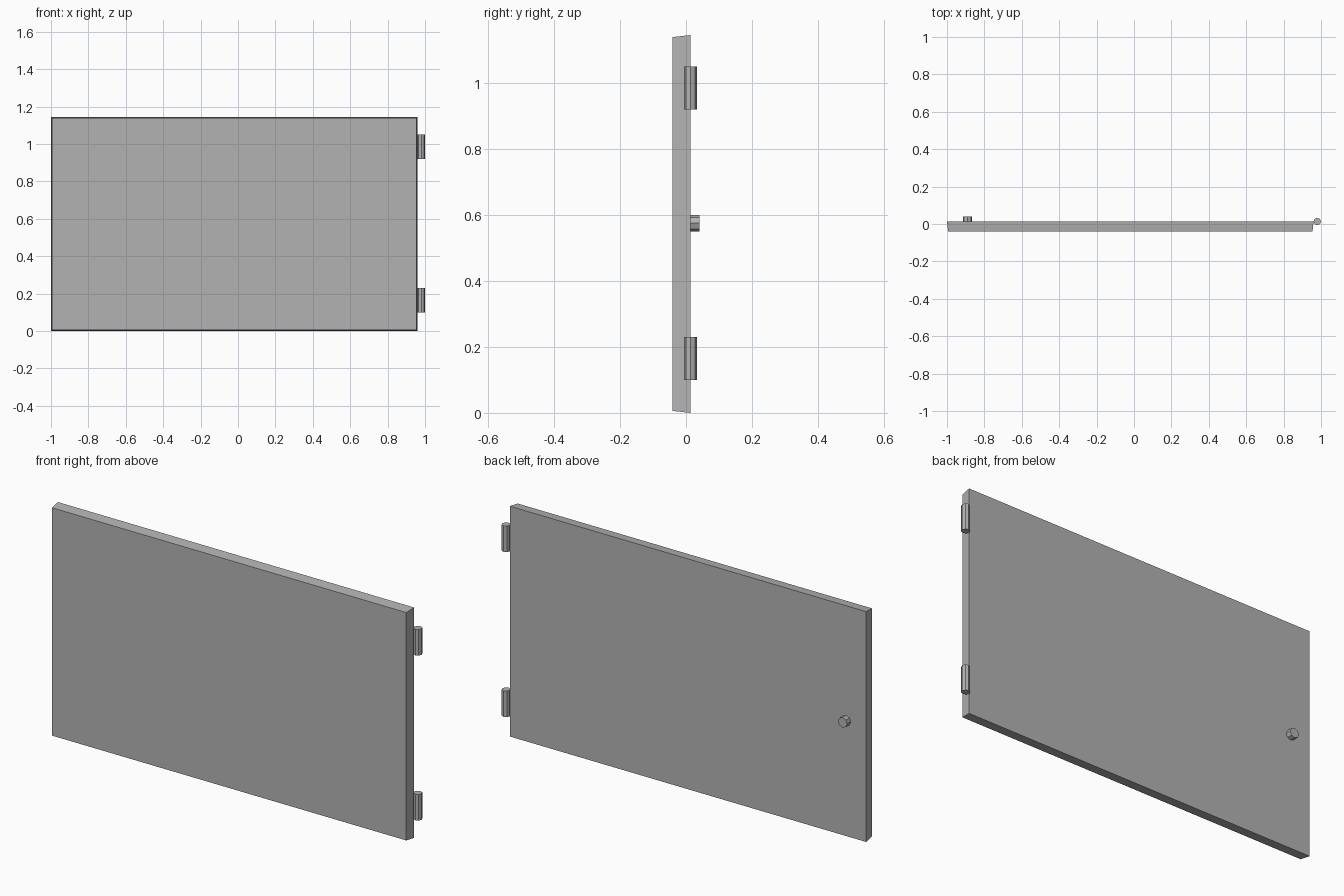
import bpy, bmesh, math

if "Cube" in bpy.data.objects:
    bpy.data.objects.remove(bpy.data.objects["Cube"])

grey = bpy.data.materials.new("plain grey")
grey.diffuse_color = (0.45, 0.45, 0.45, 1)
grey.use_nodes = True
grey.node_tree.nodes["Principled BSDF"].inputs["Base Color"].default_value = grey.diffuse_color


def finish(name, bm):
    bmesh.ops.recalc_face_normals(bm, faces=bm.faces)
    mesh = bpy.data.meshes.new(name)
    bm.to_mesh(mesh)
    bm.free()
    mesh.materials.append(grey)
    obj = bpy.data.objects.new(name, mesh)
    bpy.context.collection.objects.link(obj)
    return obj


def cylinder(name, radius, depth, location, rotation=(0, 0, 0)):
    bm = bmesh.new()
    bmesh.ops.create_cone(bm, cap_ends=True, segments=8, radius1=radius,
                          radius2=radius, depth=depth)
    # put a corner on the x axis
    obj = finish(name, bm)
    obj.location = location
    obj.rotation_euler = rotation
    return obj


# Door panel: front face slightly smaller than the back face
bm = bmesh.new()
bmesh.ops.create_cube(bm, size=1)
for v in bm.verts:
    inset = 0.006 if v.co.y < 0 else 0.0
    v.co.x = -0.02 + math.copysign(0.98 - inset, v.co.x)
    v.co.z = 0.5725 + math.copysign(0.5725 - inset, v.co.z)
    v.co.y = -0.041 if v.co.y < 0 else 0.013
finish("door_panel", bm)

# Hinge barrels on the right edge
for label, z in (("lower", 0.165), ("upper", 0.985)):
    cylinder(label + "_hinge", 0.02, 0.13, (0.98, 0.0135, z))

# Knob on the back
cylinder("knob", 0.025, 0.03, (-0.89, 0.026, 0.575), (math.pi / 2, 0, 0))
